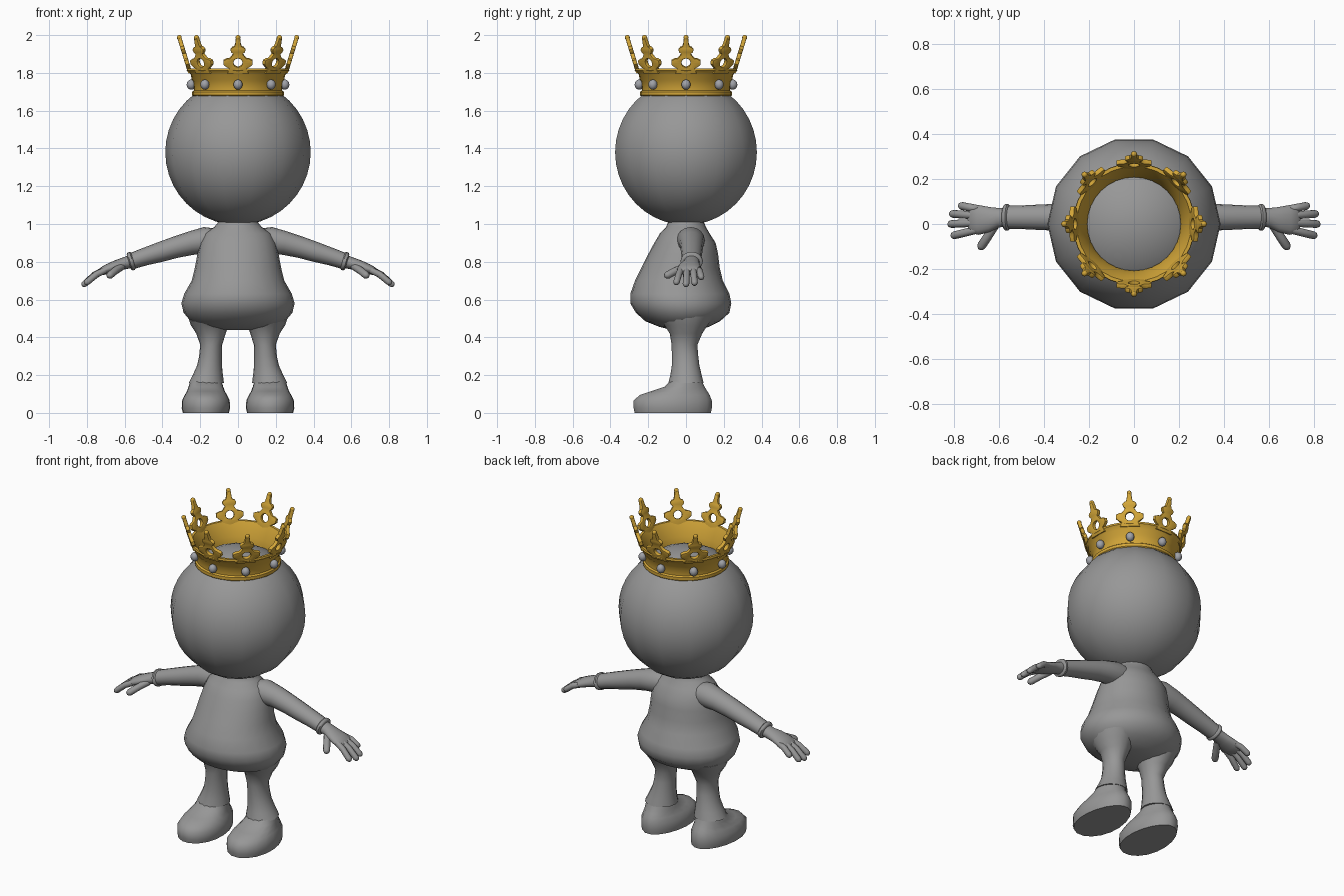
import bpy, bmesh, math
from math import sin, cos, pi, radians
from mathutils import Vector, Matrix

if "Cube" in bpy.data.objects:
    bpy.data.objects.remove(bpy.data.objects["Cube"])


def material(name, rgb, rough=0.6):
    m = bpy.data.materials.new(name)
    m.use_nodes = True
    m.diffuse_color = (*rgb, 1)
    node = m.node_tree.nodes["Principled BSDF"]
    node.inputs["Base Color"].default_value = (*rgb, 1)
    node.inputs["Roughness"].default_value = rough
    return m


GREY = material("matte_grey", (0.31, 0.31, 0.31))
GOLD = material("crown_gold", (0.65, 0.38, 0.04))
GEM = material("gem_grey", (0.35, 0.36, 0.39))
X, Y, Z = Vector((1, 0, 0)), Vector((0, 1, 0)), Vector((0, 0, 1))


def finish(name, bm, mat, angle=50, mirror=False):
    """Turn a bmesh into a smooth shaded object."""
    bmesh.ops.recalc_face_normals(bm, faces=bm.faces)
    mesh = bpy.data.meshes.new(name)
    bm.to_mesh(mesh)
    bm.free()
    mesh.materials.clear()
    mesh.materials.append(mat)
    ob = bpy.data.objects.new(name, mesh)
    bpy.context.collection.objects.link(ob)
    bpy.ops.object.select_all(action="DESELECT")
    ob.select_set(True)
    bpy.context.view_layer.objects.active = ob
    bpy.ops.object.shade_smooth_by_angle(angle=radians(angle))
    if mirror:
        ob.modifiers.new("Mirror", "MIRROR")
    return ob


def loft(name, sections, u=X, v=Y, sides=20, toe=0.0, mirror=False, angle=50):
    """Skin elliptical sections (x, y, z, radius along u, radius along v)."""
    bm = bmesh.new()
    rings = []
    for x, y, z, a, b in sections:
        ring = []
        for i in range(sides):
            t = 2 * pi * i / sides
            w = a * (1 - toe * sin(t))
            ring.append(bm.verts.new(Vector((x, y, z)) + u * w * cos(t) + v * b * sin(t)))
        rings.append(ring)
    for lo, hi in zip(rings, rings[1:]):
        for i in range(sides):
            j = (i + 1) % sides
            bm.faces.new((lo[i], lo[j], hi[j], hi[i]))
    bm.faces.new(rings[0])
    bm.faces.new(rings[-1])
    return finish(name, bm, GREY, angle, mirror)


def finger(name, points, radius):
    """Rounded tube through a few points."""
    p = [Vector(q) for q in points]
    d = (p[-1] - p[0]).normalized()
    u = d.cross(Z).normalized()
    v = u.cross(d)
    path = [(*q, radius, radius) for q in p]
    path.append((*(p[-1] + d * radius * 0.6), radius * 0.8, radius * 0.8))
    path.append((*(p[-1] + d * radius), radius * 0.35, radius * 0.35))
    loft(name, path, u, v, 10, mirror=True, angle=80)


# Head
bm = bmesh.new()
bmesh.ops.create_uvsphere(bm, u_segments=14, v_segments=20, radius=0.385,
                          matrix=Matrix.Translation((0, 0, 1.38)) @ Matrix.Rotation(pi / 2, 4, "Z"))
finish("head", bm, GREY)

# Torso: height, half width, front and back
torso = [(0.44, .09, -.08, .07), (0.455, .19, -.14, .12), (0.485, .25, -.215, .18),
         (0.53, .288, -.265, .23), (0.58, .30, -.295, .24), (0.63, .285, -.295, .23),
         (0.70, .245, -.27, .195), (0.77, .228, -.235, .178), (0.84, .215, -.2, .17),
         (0.90, .20, -.168, .157), (0.95, .175, -.138, .125), (0.985, .125, -.105, .105),
         (1.01, .105, -.095, .095), (1.04, .10, -.09, .09)]
loft("torso", [(0, (f + b) / 2, z, w, (b - f) / 2) for z, w, f, b in torso], sides=24)

# Legs with flared trouser cuffs
loft("legs", [(.15, 0, .51, .115, .15), (.15, 0, .465, .10, .115), (.143, 0, .42, .078, .086),
              (.142, -.008, .36, .058, .068), (.146, -.005, .30, .06, .07),
              (.151, -.002, .25, .066, .073), (.16, 0, .20, .08, .083),
              (.168, 0, .157, .094, .094)], sides=16, mirror=True)

# Shoes
loft("shoes", [(.17, -.07, 0, .122, .205), (.17, -.07, .025, .128, .21), (.17, -.07, .065, .126, .21),
               (.17, -.06, .095, .112, .188), (.17, -.035, .115, .1, .15),
               (.17, -.008, .138, .092, .108), (.17, 0, .165, .084, .088)],
     sides=18, toe=0.1, mirror=True)

# Arms and sleeve cuffs
tilt = Vector((0.28, 0, 0.96))
loft("arms", [(.08, .02, .915, .07, .06), (.16, .025, .913, .075, .074), (.25, .03, .898, .065, .063),
              (.33, .03, .877, .06, .057), (.41, .03, .852, .057, .053), (.49, .03, .828, .053, .047),
              (.565, .03, .803, .051, .043)], Y, tilt, 16, mirror=True)
loft("sleeve_cuffs", [(.553, .03, .807, .05, .042), (.56, .03, .805, .059, .05),
                      (.572, .03, .801, .059, .049), (.578, .03, .799, .05, .04)],
     Y, tilt, 16, mirror=True)

# Palms
loft("palms", [(.56, .03, .803, .042, .036), (.60, .028, .792, .043, .032), (.64, .02, .78, .055, .03),
               (.69, .018, .762, .066, .026), (.72, .02, .75, .062, .021), (.735, .02, .742, .05, .012)],
     Y, Vector((0.35, 0, 0.94)), 16, mirror=True)

# Fingers: knuckle and tip
fingers = {"little_fingers": ((.69, .066, .76), (.765, .08, .72)),
           "ring_fingers": ((.71, .038, .757), (.805, .045, .69)),
           "middle_fingers": ((.71, .005, .757), (.812, 0, .683)),
           "index_fingers": ((.70, -.026, .757), (.798, -.05, .693))}
for name, (a, b) in fingers.items():
    a, b = Vector(a), Vector(b)
    finger(name, [a, a.lerp(b, 0.5) + Z * 0.009, b], 0.0175)
finger("thumbs", [(.615, .0, .775), (.65, -.055, .752), (.677, -.096, .73)], 0.02)

# Crown band: lathed profile of radius and height
band = [(.234, 1.672), (.243, 1.682), (.243, 1.70), (.234, 1.707), (.236, 1.755), (.245, 1.765),
        (.25, 1.79), (.272, 1.812), (.27, 1.824), (.255, 1.824), (.232, 1.785), (.218, 1.74),
        (.208, 1.71), (.208, 1.672)]
bm = bmesh.new()
verts = [bm.verts.new((r, 0, z)) for r, z in band]
edges = [bm.edges.new((verts[i - 1], verts[i])) for i in range(len(verts))]
bmesh.ops.spin(bm, geom=verts + edges, axis=Z, cent=(0, 0, 0), angle=2 * pi, steps=32, use_merge=True)
bmesh.ops.remove_doubles(bm, verts=bm.verts, dist=0.0005)
finish("crown_band", bm, GOLD, 40)

# Crown point: half outline, mirrored, with a round hole
half = [(.05, -.012), (.042, .012), (.058, .02), (.074, .034), (.074, .052), (.058, .06),
        (.042, .062), (.03, .076), (.02, .092), (.032, .102), (.036, .114), (.028, .124),
        (.016, .128), (.011, .145), (.007, .178)]
outline = half + [(-x, y) for x, y in reversed(half)]
hole = [(.028 * cos(t * pi / 8), .042 + .028 * sin(t * pi / 8)) for t in range(16)]
curve = bpy.data.curves.new("point_outline", "CURVE")
curve.dimensions, curve.fill_mode = "2D", "BOTH"
curve.extrude, curve.bevel_depth, curve.bevel_resolution = 0.007, 0.004, 1
for pts in (outline, hole):
    s = curve.splines.new("POLY")
    s.points.add(len(pts) - 1)
    for p, (x, y) in zip(s.points, pts):
        p.co = (x, y, 0, 1)
    s.use_cyclic_u = True
helper = bpy.data.objects.new("point_outline", curve)
bpy.context.collection.objects.link(helper)
bpy.context.view_layer.update()
point_mesh = bpy.data.meshes.new_from_object(helper.evaluated_get(bpy.context.evaluated_depsgraph_get()))
bpy.data.objects.remove(helper)

# Eight leaning points with ball tips, and eight gems
lean = radians(17)
for k in range(8):
    a = k * pi / 4
    out = Vector((cos(a), sin(a), 0))
    t = Vector((-sin(a), cos(a), 0))
    up = out * sin(lean) + Z * cos(lean)
    n = t.cross(up)
    base = out * 0.258 + Z * 1.815
    place = Matrix((t, up, n)).transposed().to_4x4()
    place.translation = base
    bm = bmesh.new()
    bm.from_mesh(point_mesh)
    bm.transform(place)
    bmesh.ops.remove_doubles(bm, verts=bm.verts, dist=0.0002)
    bmesh.ops.create_uvsphere(bm, u_segments=10, v_segments=8, radius=0.0135,
                              matrix=Matrix.Translation(base + up * 0.18))
    finish(f"crown_point_{k + 1}", bm, GOLD, 40)
    bm = bmesh.new()
    bmesh.ops.create_uvsphere(bm, u_segments=12, v_segments=8, radius=0.024,
                              matrix=Matrix.Translation(out * 0.248 + Z * 1.738) @ Matrix.Diagonal((1, 1, 1.12, 1)))
    finish(f"crown_gem_{k + 1}", bm, GEM, 80)
bpy.data.meshes.remove(point_mesh)
